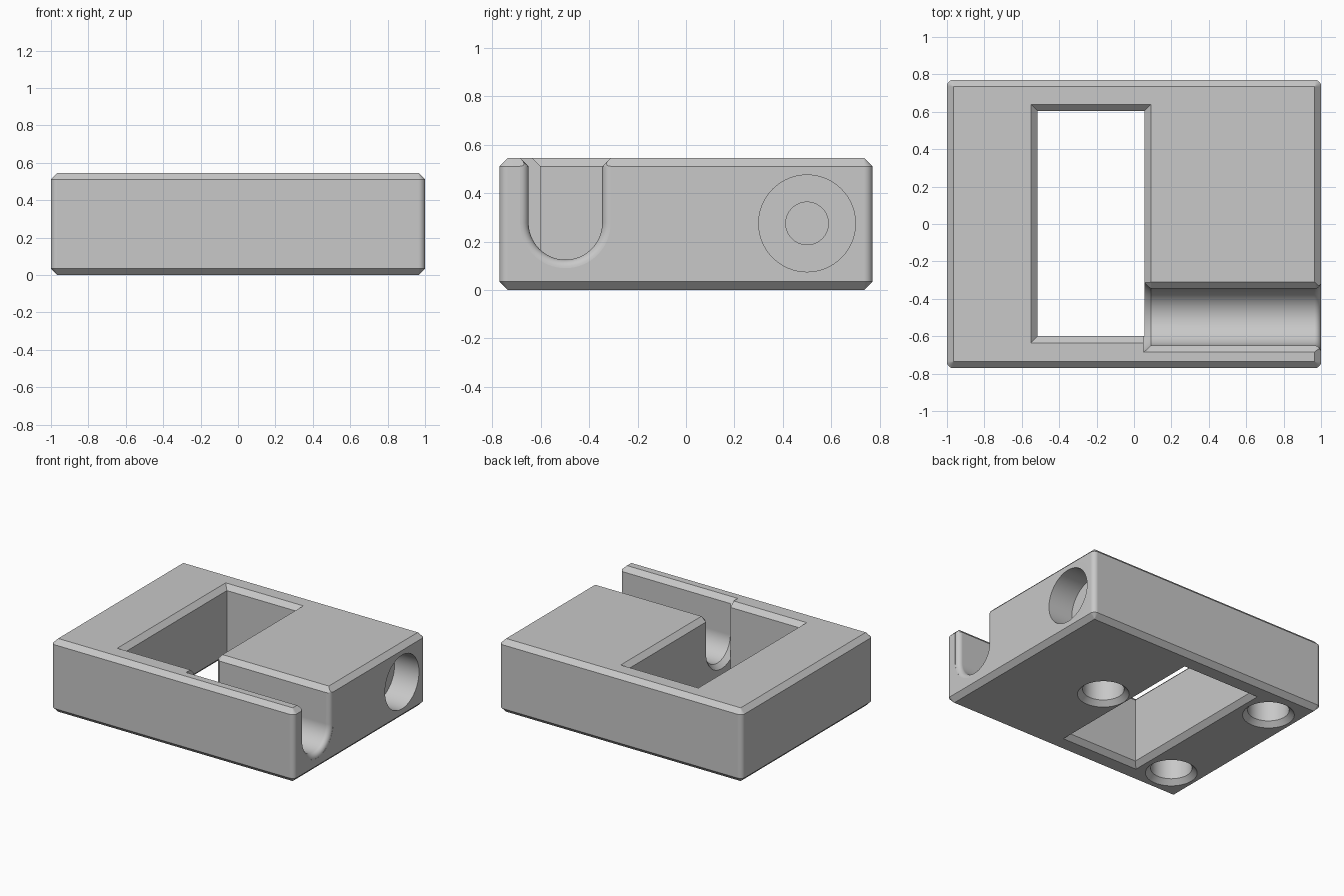
import bpy, bmesh, math
from mathutils import Vector

if "Cube" in bpy.data.objects:
    bpy.data.objects.remove(bpy.data.objects["Cube"], do_unlink=True)

HX, HY, TOP, C = 1.0, 0.77, 0.545, 0.035   # half sizes, height, chamfer

grey = bpy.data.materials.new("plain grey")
grey.use_nodes = True
grey.diffuse_color = (0.58, 0.58, 0.58, 1)
grey.node_tree.nodes["Principled BSDF"].inputs["Base Color"].default_value = (0.58, 0.58, 0.58, 1)


def loft(name, rings):
    """Bridge equal-length rings of points and cap both ends."""
    bm = bmesh.new()
    loops = [[bm.verts.new(p) for p in ring] for ring in rings]
    n = len(loops[0])
    for a, b in zip(loops, loops[1:]):
        for i in range(n):
            j = (i + 1) % n
            bm.faces.new((a[i], a[j], b[j], b[i]))
    bm.faces.new(loops[0])
    bm.faces.new(loops[-1])
    bmesh.ops.recalc_face_normals(bm, faces=bm.faces[:])
    mesh = bpy.data.meshes.new(name)
    bm.to_mesh(mesh)
    bm.free()
    mesh.materials.append(grey)
    obj = bpy.data.objects.new(name, mesh)
    bpy.context.collection.objects.link(obj)
    return obj


def rounded_rect(inset, z, steps=6):
    """Plan outline whose corner rounding shrinks as it is inset."""
    r = C + 0.001 - inset
    pts = []
    for k, (sx, sy) in enumerate(((1, 1), (-1, 1), (-1, -1), (1, -1))):
        for i in range(steps + 1):
            t = math.pi / 2 * (k + i / steps)
            pts.append((sx * (HX - C) + r * math.cos(t), sy * (HY - C) + r * math.sin(t), z))
    return pts


def window_ring(grow, z):
    x0, x1, y0, y1 = -0.515 - grow, 0.055 + grow, -0.6 - grow, 0.605 + grow
    return [(x0, y0, z), (x1, y0, z), (x1, y1, z), (x0, y1, z)]


def channel_ring(x, grow, steps=32):
    """U section with a flared mouth."""
    cy, cz, r = -0.498, 0.277, 0.152
    pts = []
    for i in range(steps + 1):
        t = math.pi * (1 + i / steps)
        pts.append((x, cy + (r + grow) * math.cos(t), cz + (r + grow) * math.sin(t)))
    for side in (1, -1):
        mouth = [(r + grow, TOP - C), (r + C, TOP), (r + 2 * C, TOP + C)]
        for w, z in mouth[::side]:
            pts.append((x, cy + side * w, z))
    return pts


def turned(name, origin, axis, profile, steps=64):
    """Round cutter from (distance along axis, radius) pairs."""
    axis = Vector(axis)
    u = axis.orthogonal().normalized()
    v = axis.cross(u)
    o = Vector(origin)
    return loft(name, [[o + axis * d + r * (u * math.cos(a) + v * math.sin(a))
                        for a in (2 * math.pi * i / steps for i in range(steps))]
                       for d, r in profile])


# Main block, chamfered top and bottom
block = loft("clamp_block", [rounded_rect(C, 0), rounded_rect(0, C),
                             rounded_rect(0, TOP - C), rounded_rect(C, TOP)])

# Through window with chamfered rims
cutters = [loft("window_cutter", [window_ring(2 * C, -C), window_ring(0, C),
                                  window_ring(0, TOP - C), window_ring(2 * C, TOP + C)])]

# Open channel from the window to the side, rounded at its outer mouth
rings = [channel_ring(0.052, C), channel_ring(0.055 + C, 0)]
for i in range(7):
    t = math.pi / 2 * i / 6
    rings.append(channel_ring(HX - C + C * math.sin(t), C * (1 - math.cos(t))))
rings.append(channel_ring(HX + C, C))
cutters.append(loft("channel_cutter", rings))

# Stepped side hole running through to the window
cutters.append(turned("side_hole_cutter", (HX, 0.5, 0.275), (-1, 0, 0),
                      [(-0.05, 0.2), (0.2, 0.2), (0.2, 0.088), (1.0, 0.088)]))

# Blind chamfered holes underneath
for x, y in ((-0.765, 0.5), (-0.765, -0.52), (0.27, 0)):
    cutters.append(turned("foot_hole_cutter", (x, y, 0), (0, 0, 1),
                          [(-C, 0.21), (0, 0.175), (C, 0.14), (0.3, 0.14)]))

# Cut everything out and keep the result as plain mesh
for cutter in cutters:
    cutter.hide_render = True
    mod = block.modifiers.new(cutter.name, "BOOLEAN")
    mod.operation = "DIFFERENCE"
    mod.solver = "EXACT"
    mod.object = cutter
bpy.context.view_layer.update()
cut_mesh = bpy.data.meshes.new_from_object(
    block.evaluated_get(bpy.context.evaluated_depsgraph_get()))
block.modifiers.clear()
block.data = cut_mesh
for cutter in cutters:
    bpy.data.objects.remove(cutter, do_unlink=True)

# Smooth the round surfaces, keep flat faces flat
bpy.ops.object.select_all(action="DESELECT")
block.select_set(True)
bpy.context.view_layer.objects.active = block
bpy.ops.object.shade_smooth_by_angle(angle=math.radians(30))
weighted = block.modifiers.new("flat_normals", "WEIGHTED_NORMAL")
weighted.keep_sharp = True
